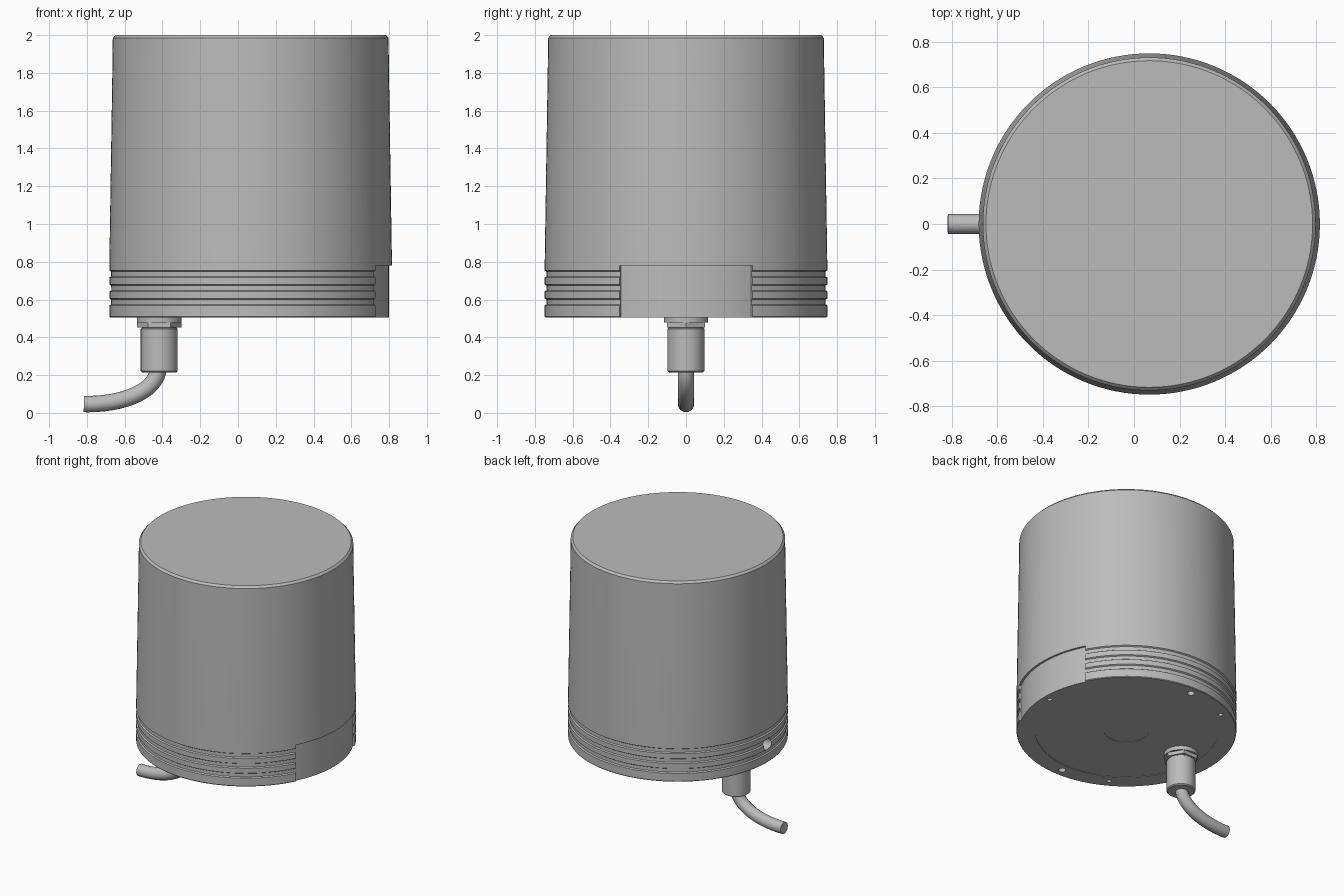
import bpy
import bmesh
from math import cos, sin, pi, radians
from mathutils import Matrix, Vector

cube = bpy.data.objects.get("Cube")
if cube:
    bpy.data.objects.remove(cube, do_unlink=True)

BODY_X = 0.067
PLUG_X = -0.417
BOTTOM = 0.505

grey = bpy.data.materials.new("satin grey")
grey.use_nodes = True
grey.diffuse_color = (0.5, 0.5, 0.5, 1)
grey.node_tree.nodes["Principled BSDF"].inputs["Base Color"].default_value = (0.5, 0.5, 0.5, 1)


def finish(name, bm):
    """Turn a bmesh into a grey object."""
    bmesh.ops.recalc_face_normals(bm, faces=bm.faces)
    mesh = bpy.data.meshes.new(name)
    bm.to_mesh(mesh)
    bm.free()
    obj = bpy.data.objects.new(name, mesh)
    bpy.context.collection.objects.link(obj)
    mesh.materials.append(grey)
    return obj


def smooth(obj):
    bpy.ops.object.select_all(action="DESELECT")
    obj.select_set(True)
    bpy.context.view_layer.objects.active = obj
    bpy.ops.object.shade_smooth_by_angle(angle=radians(30))


def lathe(name, profile, x, steps=64):
    """Revolve (radius, z) points, from axis to axis, about a vertical line."""
    bm = bmesh.new()
    verts = [bm.verts.new((r, 0, z)) for r, z in profile]
    edges = [bm.edges.new(pair) for pair in zip(verts, verts[1:])]
    bmesh.ops.spin(bm, geom=verts + edges, cent=(0, 0, 0), axis=(0, 0, 1),
                   angle=2 * pi, steps=steps, use_merge=True)
    bmesh.ops.remove_doubles(bm, verts=bm.verts, dist=1e-5)
    bmesh.ops.translate(bm, verts=bm.verts, vec=(x, 0, 0))
    return finish(name, bm)


def cylinder(name, radius, depth, centre, sides=24, axis="Z"):
    bm = bmesh.new()
    bmesh.ops.create_cone(bm, cap_ends=True, segments=sides, radius1=radius,
                          radius2=radius, depth=depth)
    if axis == "X":
        bmesh.ops.rotate(bm, verts=bm.verts, matrix=Matrix.Rotation(pi / 2, 3, "Y"))
    bmesh.ops.translate(bm, verts=bm.verts, vec=centre)
    return finish(name, bm)


def cut(target, cutter):
    """Subtract the cutter and discard it."""
    cutter.hide_render = True
    mod = target.modifiers.new("cut", "BOOLEAN")
    mod.operation = "DIFFERENCE"
    mod.solver = "EXACT"
    mod.object = cutter
    bpy.context.view_layer.objects.active = target
    bpy.ops.object.modifier_apply(modifier=mod.name)
    bpy.data.objects.remove(cutter, do_unlink=True)


# Tapered housing with stepped underside and three grooves
profile = [(0, BOTTOM + 0.006), (0.15, BOTTOM + 0.006), (0.15, BOTTOM + 0.003),
           (0.62, BOTTOM + 0.003), (0.62, BOTTOM), (0.744, BOTTOM), (0.748, BOTTOM + 0.005)]
for i in range(3):
    low = 0.569 + i * 0.074
    profile += [(0.748, low), (0.739, low + 0.006), (0.739, low + 0.031), (0.748, low + 0.037)]
profile += [(0.748, 0.8), (0.732, 1.82), (0.73, 1.985), (0.716, 2), (0, 2)]
housing = lathe("housing", profile, BODY_X, 128)

# Smooth recessed panel on the +x side
bm = bmesh.new()
corners = [bm.verts.new((r, 0, z)) for r, z in ((0.733, 0.4), (0.9, 0.4), (0.9, 0.78), (0.733, 0.78))]
face = bm.faces.new(corners)
half = radians(28)
bmesh.ops.rotate(bm, verts=bm.verts, matrix=Matrix.Rotation(-half, 3, "Z"))
bmesh.ops.spin(bm, geom=[face] + corners + face.edges[:], cent=(0, 0, 0),
               axis=(0, 0, 1), angle=2 * half, steps=20)
# close the starting end if the spin consumed it
open_edges = [e for e in bm.edges if e.is_boundary]
if open_edges:
    bmesh.ops.holes_fill(bm, edges=open_edges)
bmesh.ops.translate(bm, verts=bm.verts, vec=(BODY_X, 0, 0))
cut(housing, finish("panel_cutter", bm))

# Mounting holes underneath: three small, two large
for angle, radius in ((0, 0.016), (120, 0.016), (-120, 0.016), (90, 0.025), (-90, 0.025)):
    a = radians(angle)
    centre = Vector((BODY_X + 0.682 * cos(a), 0.682 * sin(a), BOTTOM))
    cut(housing, cylinder("hole_cutter", radius, 0.12, centre))

# Side port above the cable
cut(housing, cylinder("port_cutter", 0.045, 0.16, (BODY_X - 0.748, 0, 0.64), 32, "X"))
smooth(housing)

# Cable gland: washer, hex nut, neck and sleeve
smooth(cylinder("gland_washer", 0.117, 0.03, (PLUG_X, 0, 0.493), 48))
nut = cylinder("gland_nut", 0.117, 0.03, (PLUG_X, 0, 0.467), 6)
nut.data.transform(Matrix.Translation((PLUG_X, 0, 0)) @ Matrix.Rotation(pi / 6, 4, "Z")
                   @ Matrix.Translation((-PLUG_X, 0, 0)))
smooth(lathe("gland_sleeve", [(0, 0.215), (0.09, 0.215), (0.098, 0.222), (0.098, 0.445),
                              (0.092, 0.45), (0.092, 0.47), (0, 0.47)], PLUG_X))

# Bent cable
curve = bpy.data.curves.new("cable_path", "CURVE")
curve.dimensions = "3D"
curve.bevel_depth = 0.0435
curve.bevel_resolution = 6
curve.resolution_u = 24
curve.use_fill_caps = True
spline = curve.splines.new("BEZIER")
spline.bezier_points.add(1)
path = (((-0.42, 0.25), (-0.42, 0.35), (-0.42, 0.11)),
        ((-0.816, 0.047), (-0.62, 0.042), (-0.9, 0.049)))
for point, coords in zip(spline.bezier_points, path):
    point.handle_left_type = point.handle_right_type = "FREE"
    spots = [Vector((x, 0, z)) for x, z in coords]
    point.co = spots[0]
    first = point is spline.bezier_points[0] or coords is path[0]
    point.handle_left, point.handle_right = spots[1], spots[2]
temp = bpy.data.objects.new("cable_path", curve)
bpy.context.collection.objects.link(temp)
bpy.context.view_layer.update()
mesh = bpy.data.meshes.new_from_object(temp.evaluated_get(bpy.context.evaluated_depsgraph_get()))
bpy.data.objects.remove(temp, do_unlink=True)
bm = bmesh.new()
bm.from_mesh(mesh)
bmesh.ops.remove_doubles(bm, verts=bm.verts, dist=1e-5)
smooth(finish("cable", bm))
